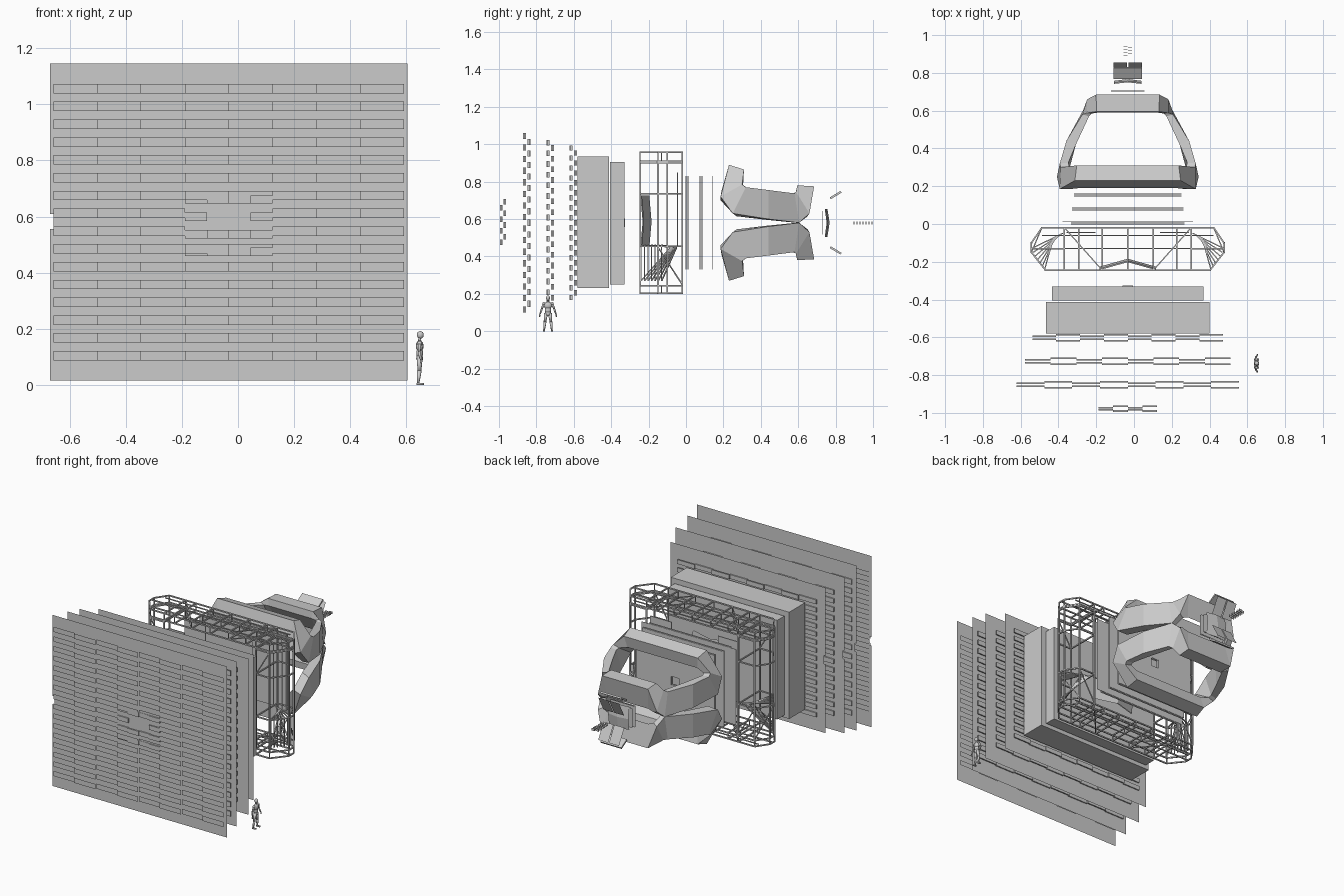
import bpy, bmesh, math
from mathutils import Matrix, Vector

if "Cube" in bpy.data.objects:
    bpy.data.objects.remove(bpy.data.objects["Cube"])

CX, CZ = -0.033, 0.58          # beam axis


def finish(bm, name, smooth=False):
    me = bpy.data.meshes.new(name)
    bm.to_mesh(me)
    bm.free()
    ob = bpy.data.objects.new(name, me)
    bpy.context.collection.objects.link(ob)
    if smooth:
        me.shade_smooth()
    return ob


def box(bm, x0, x1, y0, y1, z0, z1):
    m = Matrix.Translation(((x0 + x1) / 2, (y0 + y1) / 2, (z0 + z1) / 2)) \
        @ Matrix.Diagonal((x1 - x0, y1 - y0, z1 - z0, 1))
    bmesh.ops.create_cube(bm, size=1, matrix=m)


def face(bm, pts):
    bm.faces.new([bm.verts.new(p) for p in pts])


def align(a, b):
    a, b = Vector(a), Vector(b)
    d = b - a
    return Matrix.Translation((a + b) / 2) @ d.to_track_quat('Z', 'Y').to_matrix().to_4x4(), d.length


def bar(bm, a, b, t=0.008):
    m, l = align(a, b)
    bmesh.ops.create_cube(bm, size=1, matrix=m @ Matrix.Diagonal((t, t, l, 1)))


def limb(bm, a, b, r1, r2):
    m, l = align(a, b)
    bmesh.ops.create_cone(bm, cap_ends=True, segments=10, radius1=r1, radius2=r2, depth=l, matrix=m)


def ball(bm, c, r, s=(1, 1, 1)):
    bmesh.ops.create_uvsphere(bm, u_segments=12, v_segments=8, radius=r,
                              matrix=Matrix.Translation(c) @ Matrix.Diagonal((*s, 1)))


# Muon stations: a thin wall with staggered chambers on both faces
def muon_station(n, y, hw, hz, cw, ch, flat):
    bm = bmesh.new()
    l, r, b, t = CX - hw, CX + hw, CZ - hz, CZ + hz
    face(bm, [(l, y, b), (r, y, b), (r, y, t), (l, y, t), (l, y, .61), (l + .012, y, .61),
              (l + .012, y, .555), (l, y, .555)])
    finish(bm, f"muon_wall_{n}")
    bm = bmesh.new()
    w, pitch = 2 * cw / 8, 2 * ch / 31.5
    for row in range(31):
        side = -1 if row % 2 == 0 else 1
        z = CZ - ch + pitch * (row + .75)
        for col in range(8):
            x = CX - cw + col * w
            if abs(z - CZ) < .035 and col in (3, 4):
                continue
            yc = y + side * ((.017 if flat else .016) if col % 2 else .008)
            zl, zh = z - pitch * .53, z + pitch * .53
            if flat:
                face(bm, [(x, yc, zl), (x + w, yc, zl), (x + w, yc, zh), (x, yc, zh)])
            else:
                box(bm, x, x + w, yc - .004, yc + .004, zl, zh)
    finish(bm, f"muon_chambers_{n}")


muon_station(1, -.978, .637, .565, .625, .50, True)
muon_station(2, -.852, .617, .545, .588, .487, False)
muon_station(3, -.727, .617, .515, .545, .45, False)
muon_station(4, -.602, .567, .48, .505, .42, False)

# Small inner chambers of the first station
bm = bmesh.new()
for row in range(8):
    for col in range(4):
        if row in (3, 4) and col in (1, 2):
            continue
        x = CX - .156 + col * .078
        z = .475 + row * .031
        yc = -.978 + (-1 if row % 2 == 0 else 1) * (.012 if col % 2 else .006)
        box(bm, x, x + .078, yc - .004, yc + .004, z - .015, z + .015)
finish(bm, "inner_chambers")

# Calorimeters
bm = bmesh.new()
box(bm, -.465, .40, -.58, -.413, .23, .935)
finish(bm, "rear_calorimeter")
bm = bmesh.new()
box(bm, -.435, .367, -.405, -.33, .25, .905)
box(bm, -.06, -.006, -.335, -.326, .557, .603)
finish(bm, "front_calorimeter")

# Large support frame: top and bottom trusses joined by side towers
bm = bmesh.new()
half = [(.335, -.02), (.455, -.02), (.51, -.10), (.51, -.15), (.435, -.245), (.335, -.245)]
ring = half + [(-u, y) for u, y in reversed(half)]
P = lambda u, y, z: (CX + u, y, z)
xs = [-.335, -.26, -.135, 0, .135, .26, .335]
for z0, z1 in ((.204, .243), (.91, .956)):
    for z in (z0, z1):
        for i, p in enumerate(ring):
            bar(bm, P(*p, z), P(*ring[(i + 1) % 12], z))
        for u in xs:
            bar(bm, P(u, -.02, z), P(u, -.245, z))
        bar(bm, P(-.335, -.13, z), P(.335, -.13, z), .006)
        bar(bm, P(-.455, -.06, z), P(.455, -.06, z), .006)
        for s in (-1, 1):
            bar(bm, P(s * .335, -.02, z), P(s * .135, -.245, z), .006)
            bar(bm, P(s * .51, -.13, z), P(s * .335, -.13, z))
    for u, y in ring + [(x, y) for x in xs[1:-1] for y in (-.02, -.13, -.245)]:
        bar(bm, P(u, y, z0), P(u, y, z1), .006)
for s in (-1, 1):
    side = [(s * u, y) for u, y in half]
    for u, y in side:
        bar(bm, P(u, y, .24), P(u, y, .915), .009)
    for z in (.455, .735, .9):
        for i in range(6):
            bar(bm, P(*side[i], z), P(*side[(i + 1) % 6], z))
    # Slanted lower cage of each tower
    for k in range(7):
        f = k / 6
        a = (s * (.345 + .05 * f), -.05 - .03 * f)
        b = (s * (.51 - .07 * f), -.13 - .11 * f)
        bar(bm, P(*a, .45), P(*b, .27), .006)
        bar(bm, P(*b, .27), P(*b, .46), .006)
        bar(bm, P(*a, .45), P(*b, .46), .006)
    bar(bm, P(s * .455, -.02, .25), P(s * .51, -.15, .45), .006)
    bar(bm, P(s * .335, -.02, .25), P(s * .455, -.02, .45), .006)
    bar(bm, P(s * .335, -.245, .735), P(s * .435, -.245, .9), .006)
finish(bm, "support_frame")

# Mirrors inside the frame
bm = bmesh.new()
for s in (-1, 1):
    for z0, z1, d in ((.45, .585, .012), (.585, .725, -.012)):
        for o in (0, .006):
            face(bm, [P(0, -.19 + o - max(d, 0), z0), P(s * .15, -.232 + o - max(d, 0), z0),
                      P(s * .15, -.232 + o + min(d, 0), z1), P(0, -.19 + o + min(d, 0), z1)])
    a, b = sorted((CX + s * .17, CX + s * .325))
    box(bm, a, b, -.048, -.042, .45, .85)
finish(bm, "frame_mirrors")

# Tracking planes, each with a beam opening
for n, (y0, hw) in enumerate(((-.002, .30), (.069, .295), (.143, .285))):
    bm = bmesh.new()
    for k in range(4):
        w = .345 if (n == 0 and k == 3) else hw
        y, h = y0 + k * .0055, .028
        l, r = CX - w, CX + w
        box(bm, l, CX - h, y, y + .002, .33, .83)
        box(bm, CX + h, r, y, y + .002, .33, .83)
        box(bm, CX - h, CX + h, y, y + .002, .33, CZ - h)
        box(bm, CX - h, CX + h, y, y + .002, CZ + h, .83)
    finish(bm, f"tracking_plane_{n + 1}")

# Saddle-shaped magnet coils; each row is outer-low, outer-up, inner-up, inner-low
bar_a = [(.23, .89), (.31, .865), (.295, .79), (.19, .75)]
bar_b = [(.685, .775), (.595, .78), (.59, .735), (.655, .63)]
S = [[(0, *p) for p in bar_a],
     [(u, *p) for u, p in zip((.28, .27, .255, .26), bar_a)],
     [(.36, .185, .72), (.355, .30, .785), (.31, .305, .775), (.305, .185, .70)],
     [(.375, .25, .63), (.36, .32, .77), (.315, .325, .768), (.315, .27, .615)],
     [(.325, .44, .60), (.325, .44, .755), (.275, .42, .755), (.275, .42, .597)],
     [(.235, .605, .58), (.24, .58, .737), (.205, .57, .735), (.20, .59, .58)],
     [(.215, .66, .63), (.215, .588, .745), (.19, .585, .735), (.185, .65, .615)],
     [(u, *p) for u, p in zip((.168, .165, .155, .15), bar_b)],
     [(0, *p) for p in bar_b]]
loop = S + [[(-u, y, z) for u, y, z in sec] for sec in S[-2:0:-1]]
for name, sg in (("upper_coil", 1), ("lower_coil", -1)):
    bm = bmesh.new()
    rings = [[bm.verts.new((CX + u, y, CZ + sg * (z - CZ))) for u, y, z in sec] for sec in loop]
    for i, a in enumerate(rings):
        b = rings[(i + 1) % len(rings)]
        for j in range(4):
            k = (j + 1) % 4
            bm.faces.new((a[j], a[k], b[k], b[j]))
    bmesh.ops.recalc_face_normals(bm, faces=bm.faces)
    finish(bm, name)

# Small upstream planes
bm = bmesh.new()
for y, h, w in ((.70, .07, .088), (.708, .07, .088), (.728, .063, .085), (.735, .063, .085)):
    box(bm, CX - w, CX + w, y, y + .001, CZ - h, CZ + h)
finish(bm, "upstream_planes")

# Upstream mirrors and tilted detector panels
bm = bmesh.new()
for s in (-1, 1):
    Q = lambda u, y, h: (CX + u, y, CZ + s * h)
    for t in (-1, 1):
        for o in (0, .006):
            face(bm, [Q(0, .762 + o, 0), Q(t * .072, .752 + o, 0), Q(t * .072, .742 + o, .075), Q(0, .75 + o, .075)])
        face(bm, [Q(t * .003, .80, .04), Q(t * .076, .80, .04), Q(t * .076, .855, .14), Q(t * .003, .855, .14)])
    m, l = align(Q(0, .77, .13), Q(0, .828, .165))
    ang = math.atan2(s * .035, .058)
    m = Matrix.Translation(Q(0, .80, .148)) @ Matrix.Rotation(ang, 4, 'X') @ Matrix.Diagonal((.152, l, .011, 1))
    bmesh.ops.create_cube(bm, size=1, matrix=m)
finish(bm, "upstream_mirrors")

# Row of tiny vertex sensors around the beam
bm = bmesh.new()
for k in range(14):
    y = .893 + .008 * k
    o = .012 if k % 2 else -.012
    box(bm, CX + o - .011, CX + o + .011, y, y + .002, CZ - .008, CZ + .008)
finish(bm, "vertex_sensors")

# Standing human figure for scale, facing +x
bm = bmesh.new()
hx, hy = .648, -.738
ball(bm, (hx + .002, hy, .178), .0125, (1, .85, 1.1))
limb(bm, (hx, hy, .155), (hx, hy, .17), .006, .005)
ball(bm, (hx, hy, .138), .022, (.62, 1, .95))
ball(bm, (hx, hy, .113), .02, (.6, .85, 1.1))
ball(bm, (hx, hy, .095), .018, (.7, 1, .8))
for s in (-1, 1):
    limb(bm, (hx, hy + s * .010, .097), (hx - .001, hy + s * .016, .05), .0105, .007)
    limb(bm, (hx - .001, hy + s * .016, .05), (hx - .006, hy + s * .021, .004), .008, .0045)
    box(bm, hx - .012, hx + .015, hy + s * .021 - .005, hy + s * .021 + .005, 0, .007)
    ball(bm, (hx, hy + s * .022, .148), .0085)
    limb(bm, (hx, hy + s * .022, .149), (hx - .002, hy + s * .034, .118), .0065, .005)
    limb(bm, (hx - .002, hy + s * .034, .118), (hx + .004, hy + s * .043, .09), .0055, .0035)
    ball(bm, (hx + .005, hy + s * .045, .083), .006, (.7, .7, 1.3))
finish(bm, "human_figure", True)
